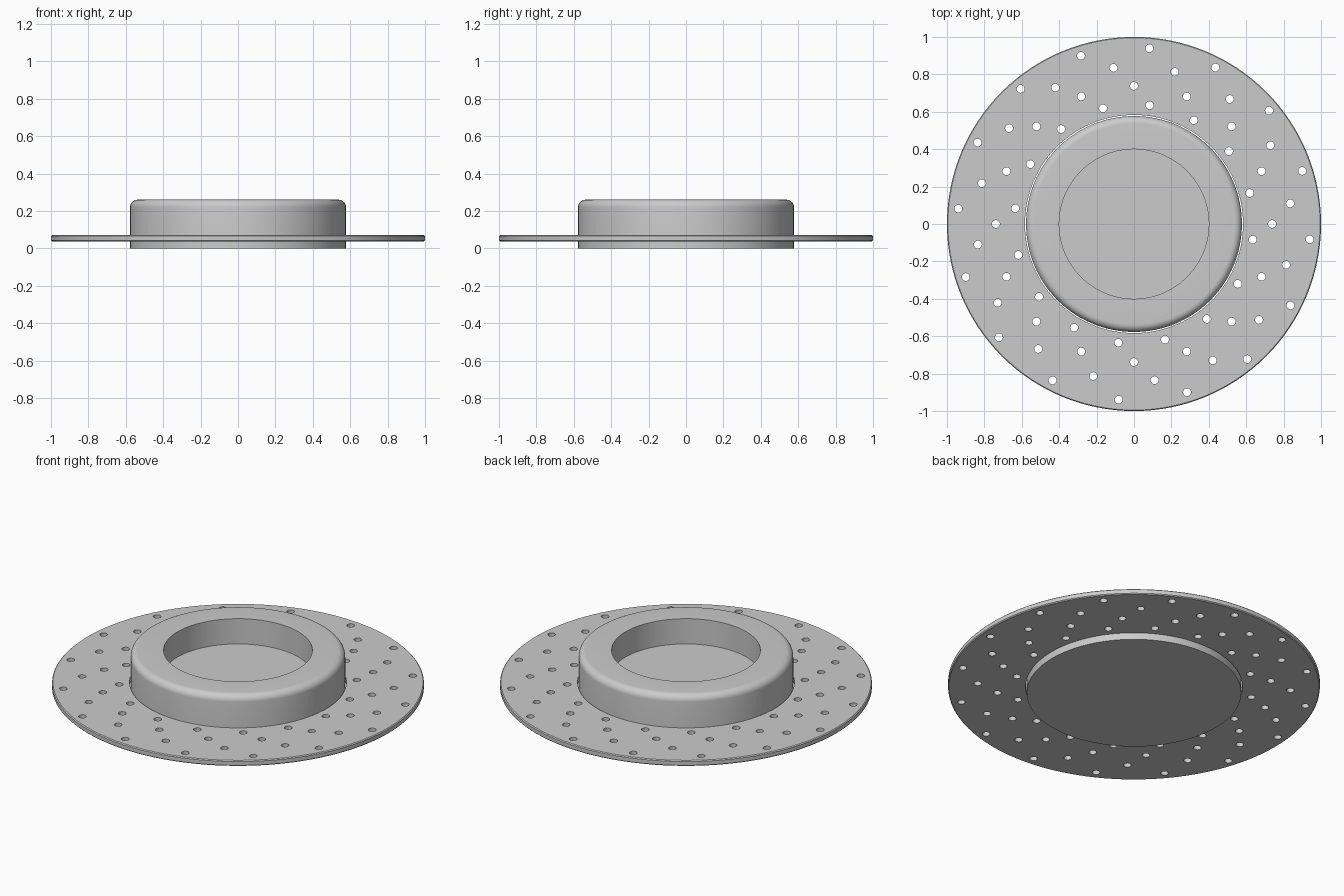
import bpy, bmesh
from math import sin, cos, pi, radians
from mathutils import Matrix, Vector

SIDES = 128

cube = bpy.data.objects.get("Cube")
if cube:
    bpy.data.objects.remove(cube, do_unlink=True)

grey = bpy.data.materials.new("brushed grey")
grey.use_nodes = True
colour = (0.6, 0.6, 0.6, 1)
grey.diffuse_color = colour
grey.node_tree.nodes["Principled BSDF"].inputs["Base Color"].default_value = colour


def add_object(name, bm):
    mesh = bpy.data.meshes.new(name)
    bmesh.ops.recalc_face_normals(bm, faces=bm.faces)
    bm.to_mesh(mesh)
    bm.free()
    obj = bpy.data.objects.new(name, mesh)
    bpy.context.collection.objects.link(obj)
    mesh.materials.append(grey)
    return obj


def lathe(name, profile, closed=False):
    """Turn a radius/height profile around the z axis."""
    bm = bmesh.new()
    verts = [bm.verts.new((r, 0, z)) for r, z in profile]
    pairs = list(zip(verts, verts[1:]))
    if closed:
        pairs.append((verts[-1], verts[0]))
    edges = [bm.edges.new(p) for p in pairs]
    bmesh.ops.spin(bm, geom=verts + edges, cent=(0, 0, 0), axis=(0, 0, 1),
                   angle=2 * pi, steps=SIDES, use_merge=False)
    bmesh.ops.remove_doubles(bm, verts=bm.verts, dist=0.0001)
    return add_object(name, bm)


def select_only(obj):
    bpy.ops.object.select_all(action='DESELECT')
    obj.select_set(True)
    bpy.context.view_layer.objects.active = obj


# Central hat: rounded shoulder and a round pocket in the top
hat_radius, hat_top, round_size = 0.577, 0.26, 0.04
shoulder = [(hat_radius - round_size + round_size * cos(a),
             hat_top - round_size + round_size * sin(a))
            for a in (pi / 2 * i / 8 for i in range(9))]
hat = lathe("centre_hat", [(0, 0), (hat_radius, 0)] + shoulder +
            [(0.4, hat_top), (0.4, 0.11), (0, 0.11)])

# Thin flat ring with chamfered outer edges
low, high, chamfer, inner = 0.037, 0.07, 0.005, 0.583
ring = lathe("disc_ring", [(inner, low), (1 - chamfer, low), (1, low + chamfer),
                           (1, high - chamfer), (1 - chamfer, high),
                           (inner, high)], closed=True)

# Four staggered rows of drilled holes: row radius and starting angle
rows = [(0.64, 82.5), (0.738, 90), (0.842, 75), (0.943, 85)]
per_row = 16
bm = bmesh.new()
for radius, start in rows:
    for i in range(per_row):
        a = radians(start) + 2 * pi * i / per_row
        place = Matrix.Translation(Vector((radius * cos(a), radius * sin(a), high)))
        bmesh.ops.create_cone(bm, cap_ends=True, segments=20, radius1=0.021,
                              radius2=0.021, depth=0.2, matrix=place)
drills = add_object("hole_cutter", bm)
drills.hide_render = True

cut = ring.modifiers.new("holes", 'BOOLEAN')
cut.operation = 'DIFFERENCE'
cut.solver = 'EXACT'
cut.object = drills
select_only(ring)
bpy.ops.object.modifier_apply(modifier=cut.name)
bpy.data.objects.remove(drills, do_unlink=True)

# Smooth the round walls, keep the machined edges crisp
for obj in (hat, ring):
    select_only(obj)
    bpy.ops.object.shade_smooth_by_angle(angle=radians(30))
